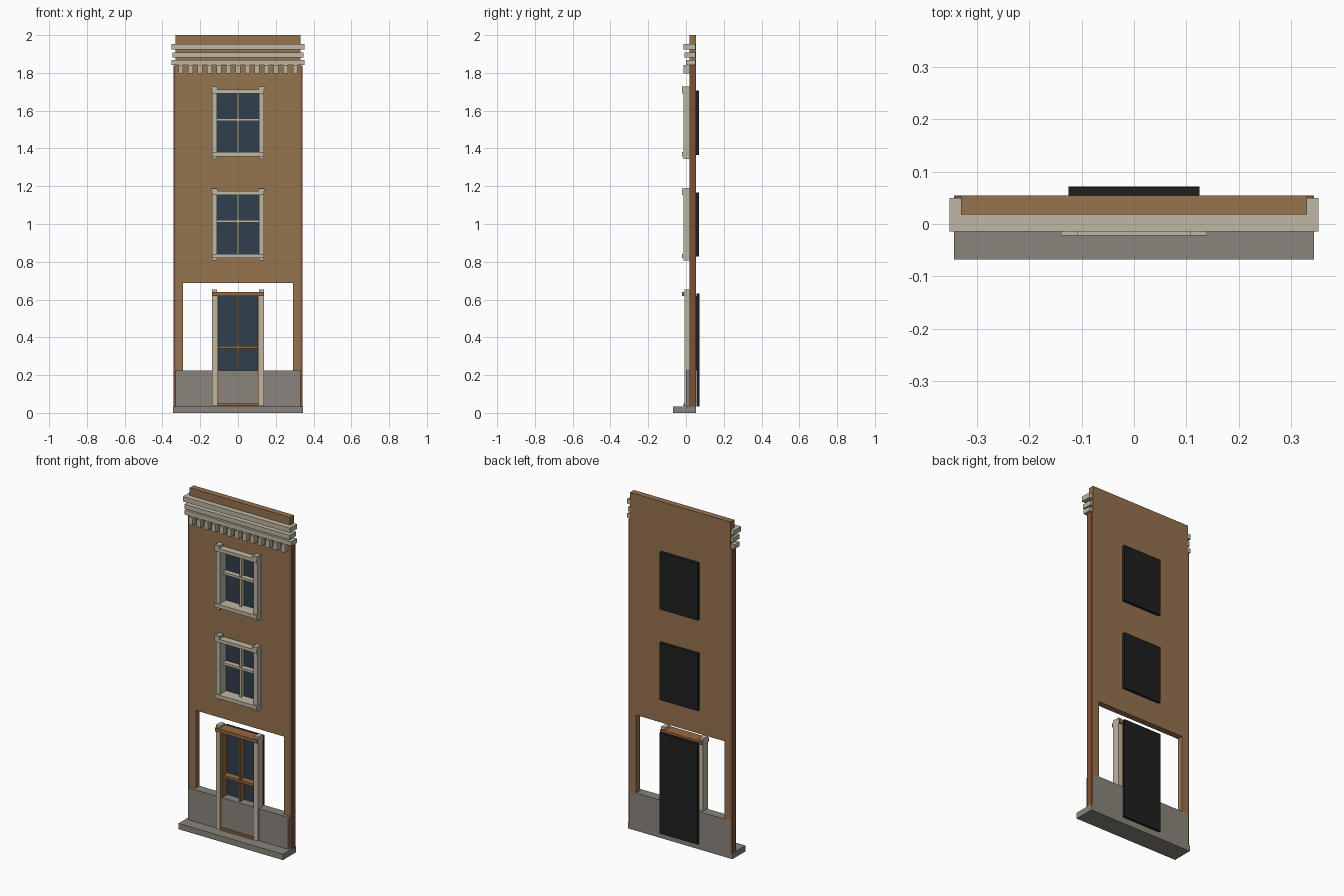
import bpy

if "Cube" in bpy.data.objects:
    bpy.data.objects.remove(bpy.data.objects["Cube"])


def material(name, srgb):
    m = bpy.data.materials.new(name)
    lin = [(c / 255 / 12.92) if c < 11 else ((c / 255 + 0.055) / 1.055) ** 2.4 for c in srgb]
    m.diffuse_color = (*lin, 1)
    m.use_nodes = True
    m.node_tree.nodes["Principled BSDF"].inputs["Base Color"].default_value = m.diffuse_color
    return m


BRICK = material("brown brick", (150, 115, 79))
EDGE = material("dark red brown", (128, 80, 54))
STONE = material("pale stone", (190, 183, 163))
GREY = material("grey stone", (138, 133, 124))
GLASS = material("dark blue glass", (48, 63, 76))
BLACK = material("black backing", (31, 31, 31))
WOOD = material("door wood", (150, 104, 64))


def box(name, x, y, z, mat):
    """Axis-aligned block given as (low, high) on each axis."""
    (x0, x1), (y0, y1), (z0, z1) = x, y, z
    verts = [(a, b, c) for c in (z0, z1) for b in (y0, y1) for a in (x0, x1)]
    faces = [(0, 2, 3, 1), (4, 5, 7, 6), (0, 1, 5, 4), (2, 6, 7, 3), (0, 4, 6, 2), (1, 3, 7, 5)]
    me = bpy.data.meshes.new(name)
    me.from_pydata(verts, [], faces)
    me.materials.append(mat)
    ob = bpy.data.objects.new(name, me)
    bpy.context.collection.objects.link(ob)
    return ob


def pair(name, x, y, z, mat):
    """The same block on the right and on the left."""
    box(name + "_right", x, y, z, mat)
    box(name + "_left", (-x[1], -x[0]), y, z, mat)


F, B = 0.018, 0.054          # front and back of the wall
WINDOWS = (0.998, 1.536)     # window centre heights

# Facade wall with two window openings and a wide shop opening
wall = box("facade_wall", (-0.33, 0.33), (F, B), (0.225, 2.0), BRICK)
holes = [("window_cutter", 0.12, c - 0.165, c + 0.165) for c in WINDOWS]
holes.append(("shop_cutter", 0.29, 0.1, 0.687))
for name, hx, z0, z1 in holes:
    cutter = box(name, (-hx, hx), (-0.1, 0.2), (z0, z1), BLACK)
    cutter.hide_render = True
    cutter.hide_viewport = True
    mod = wall.modifiers.new(name, 'BOOLEAN')
    mod.operation, mod.solver, mod.object = 'DIFFERENCE', 'EXACT', cutter

# Side strips, base panel and front step
pair("side_strip", (0.33, 0.341), (F, B - 0.002), (0.035, 1.84), EDGE)
box("base_panel", (-0.33, 0.33), (0.0, B), (0.035, 0.225), GREY)
box("front_step", (-0.343, 0.343), (-0.068, B), (0.0, 0.035), GREY)

# Cornice bands and the row of small brackets below
for name, hx, y0, z0, z1 in (("upper", 0.352, -0.014, 1.925, 1.954),
                             ("middle", 0.346, -0.009, 1.881, 1.908),
                             ("lower", 0.352, 0.0, 1.842, 1.868)):
    box("cornice_" + name, (-hx, hx), (y0, 0.05), (z0, z1), STONE)
for i in range(13):
    x = (i - 6) * 0.0505
    box(f"cornice_bracket_{i}", (x - 0.013, x + 0.013), (-0.012, F), (1.797, 1.842), STONE)

# Upper windows
for n, c in enumerate(WINDOWS, 1):
    w = f"window_{n}_"
    pair(w + "post", (0.11, 0.137), (-0.012, B - 0.003), (c - 0.192, c + 0.192), STONE)
    pair(w + "top_block", (0.108, 0.139), (-0.022, F), (c + 0.176, c + 0.191), STONE)
    for part, z0, z1 in (("sill", -0.178, -0.156), ("lintel", 0.156, 0.176)):
        box(w + part, (-0.138, 0.138), (-0.022, B - 0.003), (c + z0, c + z1), STONE)
    box(w + "upright_bar", (-0.006, 0.006), (0.022, 0.046), (c - 0.157, c + 0.157), STONE)
    box(w + "cross_bar", (-0.11, 0.11), (0.016, 0.046), (c + 0.009, c + 0.023), STONE)
    box(w + "glass", (-0.11, 0.11), (0.046, 0.055), (c - 0.157, c + 0.157), GLASS)
    box(w + "backing", (-0.125, 0.125), (B, 0.07), (c - 0.17, c + 0.17), BLACK)

# Door with stone posts and wooden bars
pair("door_post", (0.112, 0.138), (-0.008, 0.036), (0.036, 0.653), STONE)
pair("door_inner_post", (0.104, 0.112), (-0.004, 0.046), (0.036, 0.625), WOOD)
box("door_lintel", (-0.138, 0.138), (-0.02, 0.046), (0.619, 0.639), WOOD)
box("door_threshold", (-0.112, 0.112), (-0.012, 0.04), (0.036, 0.049), WOOD)
box("door_upright_bar", (-0.006, 0.006), (0.016, 0.056), (0.225, 0.62), WOOD)
box("door_cross_bar", (-0.105, 0.105), (0.01, 0.056), (0.34, 0.355), WOOD)
box("door_glass", (-0.112, 0.112), (0.05, 0.057), (0.225, 0.62), GLASS)
box("door_backing", (-0.125, 0.125), (0.056, 0.071), (0.035, 0.632), BLACK)
